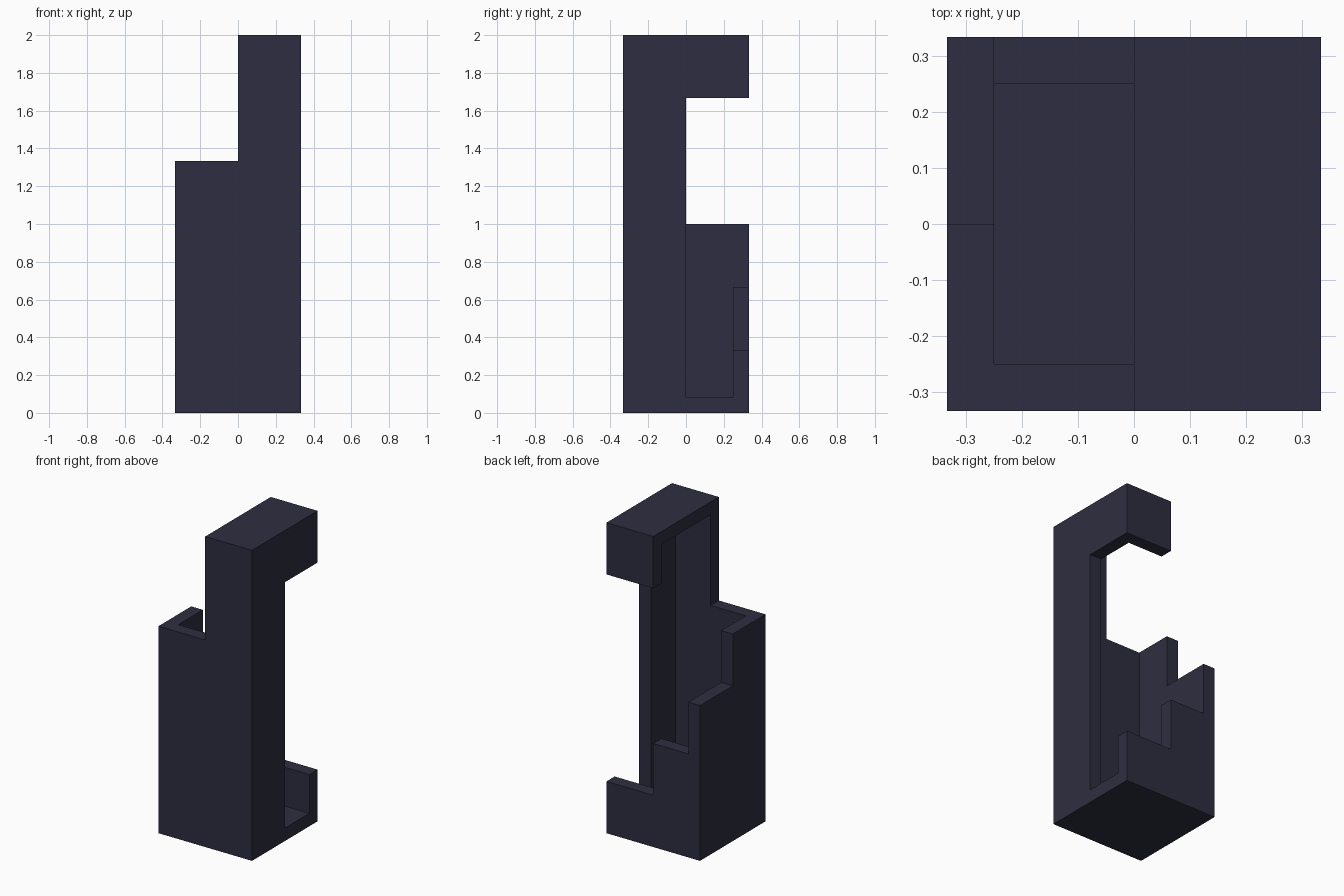
import bpy

cube = bpy.data.objects.get("Cube")
if cube:
    bpy.data.objects.remove(cube, do_unlink=True)

U = 1 / 3        # half width of the tower, also one step of height
W = 1 / 12       # wall thickness
IN = U - W       # inner half width

mat = bpy.data.materials.new("dark_slate_blue")
mat.use_nodes = True
colour = (0.027, 0.027, 0.052, 1)
mat.diffuse_color = colour
bsdf = next(n for n in mat.node_tree.nodes if n.type == 'BSDF_PRINCIPLED')
bsdf.inputs["Base Color"].default_value = colour
bsdf.inputs["Roughness"].default_value = 0.8


def box(name, x, y, z):
    """Axis-aligned box from three (low, high) ranges."""
    bpy.ops.mesh.primitive_cube_add(size=1)
    ob = bpy.context.object
    ob.name = name
    for v in ob.data.vertices:
        v.co = [r[0] if c < 0 else r[1] for c, r in zip(v.co, (x, y, z))]
    return ob


# Solid tower block
shell = box("stepped_tower_shell", (-U, U), (-U, U), (0, 2))
shell.data.materials.append(mat)

# Hollow inside, then the notches that step the walls down
cuts = [
    ("cavity", (-IN, IN), (-IN, IN), (W, 2 - W)),
    ("upper_side_notch", (-1, 0), (-1, 1), (4 * U, 3)),
    ("rear_side_notch", (-1, 0.1), (0, 1), (3 * U, 1.5)),
    ("rear_low_notch", (0, 1), (0.1, 1), (U, 5 * U)),
    ("rear_middle_notch", (-IN, 0.1), (0.1, 1), (2 * U, 1.6)),
    ("side_opening", (0.1, 1), (0, IN), (W, 5 * U)),
]
for name, x, y, z in cuts:
    cutter = box(name, x, y, z)
    cutter.hide_render = True
    cutter.data.materials.append(mat)
    mod = shell.modifiers.new(name, 'BOOLEAN')
    mod.operation = 'DIFFERENCE'
    mod.solver = 'EXACT'
    mod.object = cutter
    bpy.ops.object.select_all(action='DESELECT')
    bpy.context.view_layer.objects.active = shell
    shell.select_set(True)
    bpy.ops.object.modifier_apply(modifier=mod.name)
    bpy.data.objects.remove(cutter, do_unlink=True)

# Flat faces throughout
for p in shell.data.polygons:
    p.use_smooth = False
